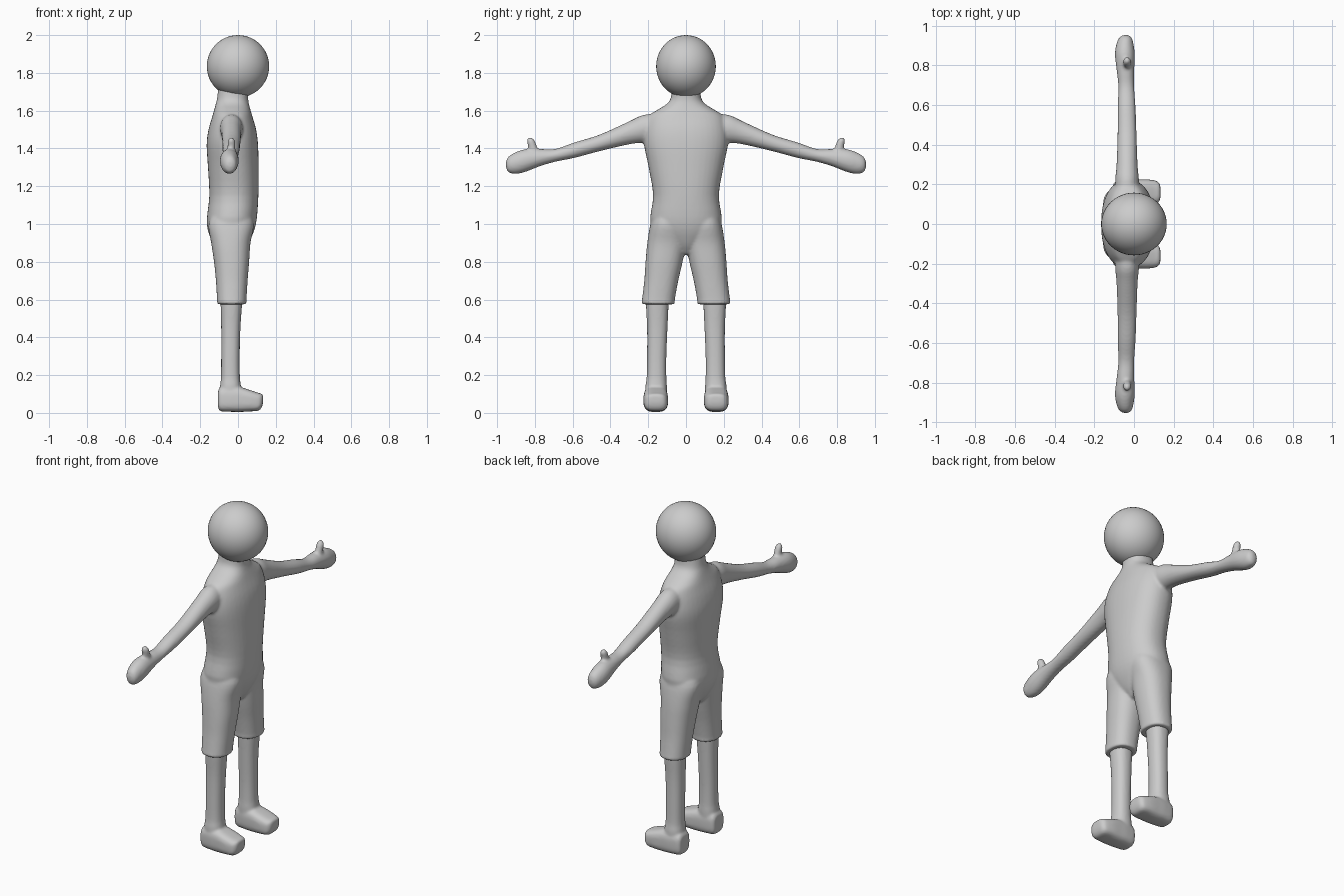
import bpy, bmesh
from math import cos, sin, tau


def spline(p0, p1, p2, p3, t):
    return [0.5 * (2 * b + (c - a) * t + (2 * a - 5 * b + 4 * c - d) * t * t
            + (3 * b - a - 3 * c + d) * t ** 3) for a, b, c, d in zip(p0, p1, p2, p3)]


def loft(bm, axis, sections, side=1, power=2.0, steps=4, n=40):
    """Closed tube along an axis; section = (position, centre a, centre b, half a, half b)."""
    s = sections
    rows = []
    for i in range(len(s) - 1):
        for k in range(steps):
            rows.append(spline(s[max(i - 1, 0)], s[i], s[i + 1], s[min(i + 2, len(s) - 1)], k / steps))
    rows.append(s[-1])
    rings = []
    for p, ca, cb, ha, hb in rows:
        ring = []
        for j in range(n):
            c, d = cos(tau * j / n), sin(tau * j / n)
            a = ca + ha * abs(c) ** (2 / power) * (1 if c > 0 else -1)
            b = cb + hb * abs(d) ** (2 / power) * (1 if d > 0 else -1)
            co = [a, b]
            co.insert(axis, p)
            co[1] *= side
            ring.append(bm.verts.new(co))
        rings.append(ring)
    faces = [bm.faces.new(rings[0]), bm.faces.new(rings[-1])]
    for r, q in zip(rings, rings[1:]):
        for j in range(n):
            faces.append(bm.faces.new((r[j], r[(j + 1) % n], q[(j + 1) % n], q[j])))
    bmesh.ops.recalc_face_normals(bm, faces=faces)


def finish(bm, name, smooth):
    me = bpy.data.meshes.new(name)
    bm.to_mesh(me)
    bm.free()
    ob = bpy.data.objects.new(name, me)
    bpy.context.collection.objects.link(ob)
    m = ob.modifiers.new("merge", 'REMESH')
    m.mode = 'VOXEL'
    m.voxel_size = 0.008
    m.use_smooth_shade = True
    m = ob.modifiers.new("soften", 'SMOOTH')
    m.factor = 0.5
    m.iterations = smooth
    return ob


# torso with neck, arms, hands and shorts blended into one skin
bm = bmesh.new()
loft(bm, 2, [
    (0.84, -.035, 0, .05, .02), (0.90, -.038, 0, .095, .11), (1.00, -.035, 0, .130, .188),
    (1.15, -.022, 0, .130, .174), (1.30, -.025, 0, .134, .198), (1.42, -.030, 0, .136, .222),
    (1.50, -.030, 0, .126, .220), (1.57, -.030, 0, .106, .198), (1.605, -.030, 0, .096, .150),
    (1.635, -.030, 0, .088, .103), (1.67, -.028, 0, .082, .080), (1.75, -.02, 0, .082, .075)], power=2.25)
for side in (1, -1):
    # shorts leg with a slight hem
    loft(bm, 2, [
        (0.575, -.033, .146, .074, .083), (0.583, -.033, .147, .079, .089), (0.60, -.033, .146, .078, .087),
        (0.70, -.033, .131, .084, .090), (0.80, -.034, .116, .093, .098), (0.90, -.038, .103, .104, .102),
        (1.00, -.036, .098, .120, .090), (1.08, -.03, .09, .09, .07)], side, 2.3)
    # arm and mitten hand
    loft(bm, 1, [
        (.12, -.035, 1.510, .060, .070), (.22, -.035, 1.505, .060, .074), (.30, -.035, 1.483, .053, .061),
        (.455, -.035, 1.430, .048, .044), (.59, -.037, 1.391, .045, .041), (.69, -.039, 1.364, .040, .034),
        (.77, -.043, 1.352, .044, .045), (.85, -.046, 1.336, .050, .060), (.90, -.046, 1.323, .045, .058),
        (.94, -.043, 1.315, .032, .042), (.953, -.042, 1.315, .012, .015)], side)
    # thumb
    loft(bm, 2, [
        (1.34, -.035, .795, .024, .030), (1.40, -.035, .810, .021, .025), (1.44, -.035, .821, .020, .021),
        (1.457, -.035, .825, .010, .010)], side, n=20)
finish(bm, "body", 6)

# lower legs with feet
for side, label in ((1, "left"), (-1, "right")):
    bm = bmesh.new()
    loft(bm, 2, [
        (0.06, -.040, .158, .056, .058), (0.14, -.040, .158, .055, .057), (0.19, -.040, .156, .050, .052),
        (0.30, -.040, .155, .049, .051), (0.45, -.038, .152, .051, .054), (0.58, -.035, .152, .057, .060),
        (0.64, -.033, .150, .057, .060)], side, 2.3)
    loft(bm, 0, [
        (-.106, .160, .072, .035, .038), (-.095, .160, .072, .053, .062), (-.04, .160, .073, .062, .067),
        (.01, .160, .071, .064, .066), (.06, .160, .065, .065, .057), (.105, .160, .059, .060, .048),
        (.124, .160, .064, .050, .038), (.133, .160, .074, .032, .020)], side, 3.2)
    finish(bm, label + "_leg", 4)

# head
bpy.ops.mesh.primitive_uv_sphere_add(segments=48, ring_count=24, radius=1, location=(0, 0, 1.835))
head = bpy.context.object
head.name = "head"
head.scale = (.165, .158, .165)
bpy.ops.object.shade_smooth()
